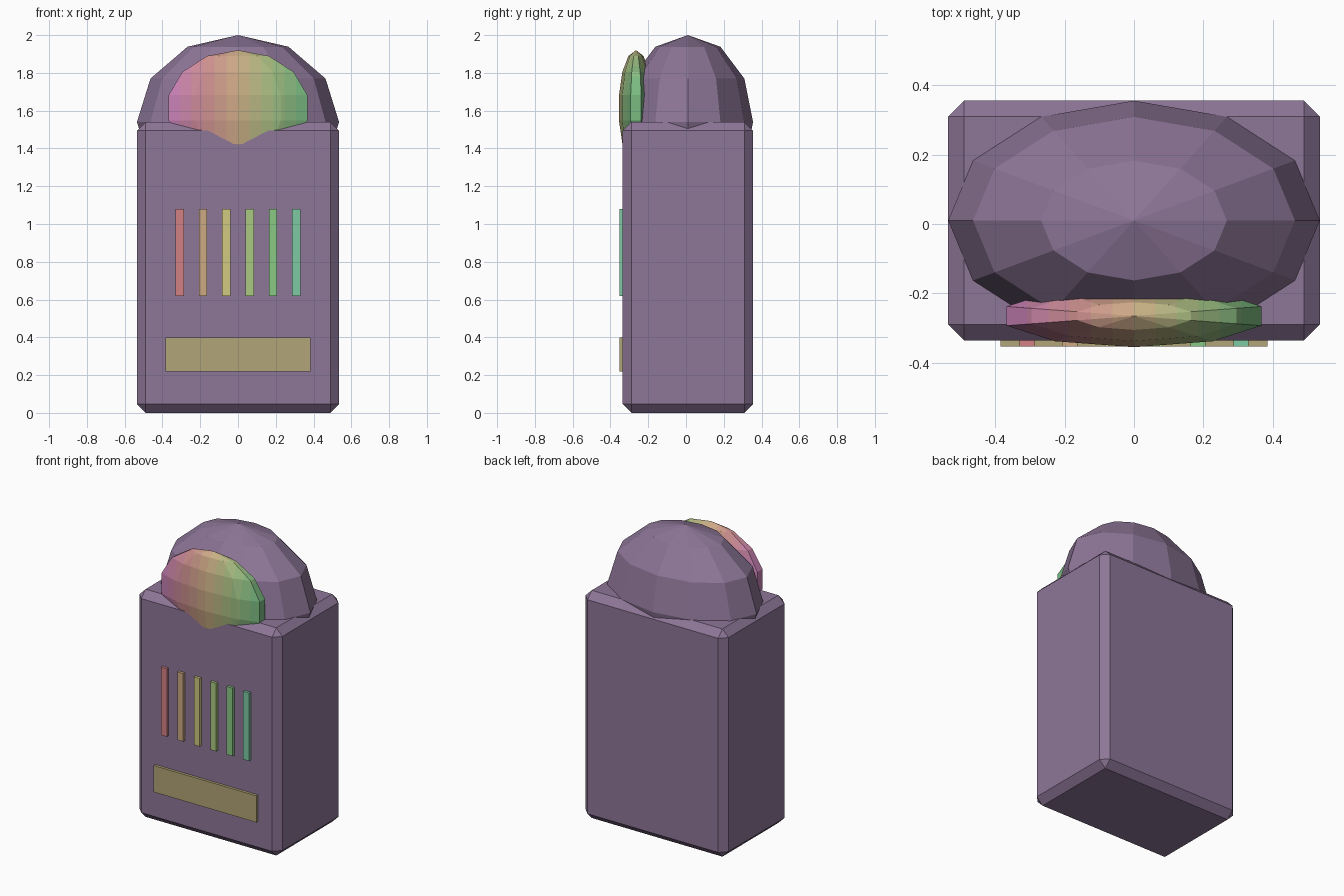
import bpy, bmesh
from mathutils import Vector, Matrix

if "Cube" in bpy.data.objects:
    bpy.data.objects.remove(bpy.data.objects["Cube"])


def paint(name, rgb):
    # 0-255 sRGB to linear viewport colour
    m = bpy.data.materials.new(name)
    m.diffuse_color = [(c / 255) ** 2.2 for c in rgb] + [1]
    m.use_nodes = True
    m.node_tree.nodes["Principled BSDF"].inputs["Base Color"].default_value = m.diffuse_color
    return m


def finish(name, bm, mats):
    me = bpy.data.meshes.new(name)
    bm.to_mesh(me)
    bm.free()
    for m in mats:
        me.materials.append(m)
    ob = bpy.data.objects.new(name, me)
    bpy.context.collection.objects.link(ob)
    return ob


def box(name, lo, hi, mat, chamfer=0):
    lo, hi = Vector(lo), Vector(hi)
    bm = bmesh.new()
    bmesh.ops.create_cube(bm, size=1)
    bmesh.ops.scale(bm, vec=hi - lo, verts=bm.verts)
    bmesh.ops.translate(bm, vec=(lo + hi) / 2, verts=bm.verts)
    if chamfer:
        bmesh.ops.bevel(bm, geom=bm.edges[:], offset=chamfer, segments=1,
                        affect='EDGES', profile=0.5)
    return finish(name, bm, [mat])


def ellipsoid(segments, rings, centre, radii):
    bm = bmesh.new()
    bmesh.ops.create_uvsphere(bm, u_segments=segments, v_segments=rings, radius=1,
                              matrix=Matrix.LocRotScale(Vector(centre), None, Vector(radii)))
    return bm


# Chamfered body and faceted dome on top
shell = paint("purple_shell", (140, 117, 150))
box("body", (-0.535, -0.335, 0), (0.535, 0.355, 1.54), shell, 0.046)
finish("dome", ellipsoid(12, 6, (0, 0.01, 1.54), (0.535, 0.345, 0.46)), [shell])

# Visor with a pink-to-green gradient, painted in narrow vertical bands
stops = [(200, 128, 180), (203, 140, 142), (205, 172, 132), (165, 188, 128), (122, 185, 128)]
bands, half = 12, 0.37
visor = ellipsoid(10, 7, (0, -0.265, 1.615), (0.396, 0.092, 0.305))
for i in range(1, bands):
    bmesh.ops.bisect_plane(visor, geom=visor.verts[:] + visor.edges[:] + visor.faces[:],
                           plane_co=(-half + 2 * half * i / bands, 0, 0), plane_no=(1, 0, 0))
for f in visor.faces:
    x = f.calc_center_median().x
    f.material_index = max(0, min(bands - 1, int((x + half) / (2 * half) * bands)))
band_mats = []
for i in range(bands):
    t = i / (bands - 1) * (len(stops) - 1)
    k = min(int(t), len(stops) - 2)
    band_mats.append(paint(f"visor_band_{i}",
                           Vector(stops[k]).lerp(Vector(stops[k + 1]), t - k)))
finish("visor", visor, band_mats)

# Row of coloured chest bars
bar_colours = [(210, 128, 132), (203, 168, 128), (208, 200, 128),
               (168, 200, 128), (136, 200, 132), (126, 200, 162)]
for i, rgb in enumerate(bar_colours):
    x = -0.308 + 0.1232 * i
    box(f"chest_bar_{i + 1}", (x - 0.022, -0.353, 0.62), (x + 0.022, -0.325, 1.08),
        paint(f"bar_{i + 1}", rgb))

# Lower front plate
box("front_plate", (-0.385, -0.353, 0.22), (0.385, -0.325, 0.4),
    paint("olive_plate", (176, 163, 118)))
